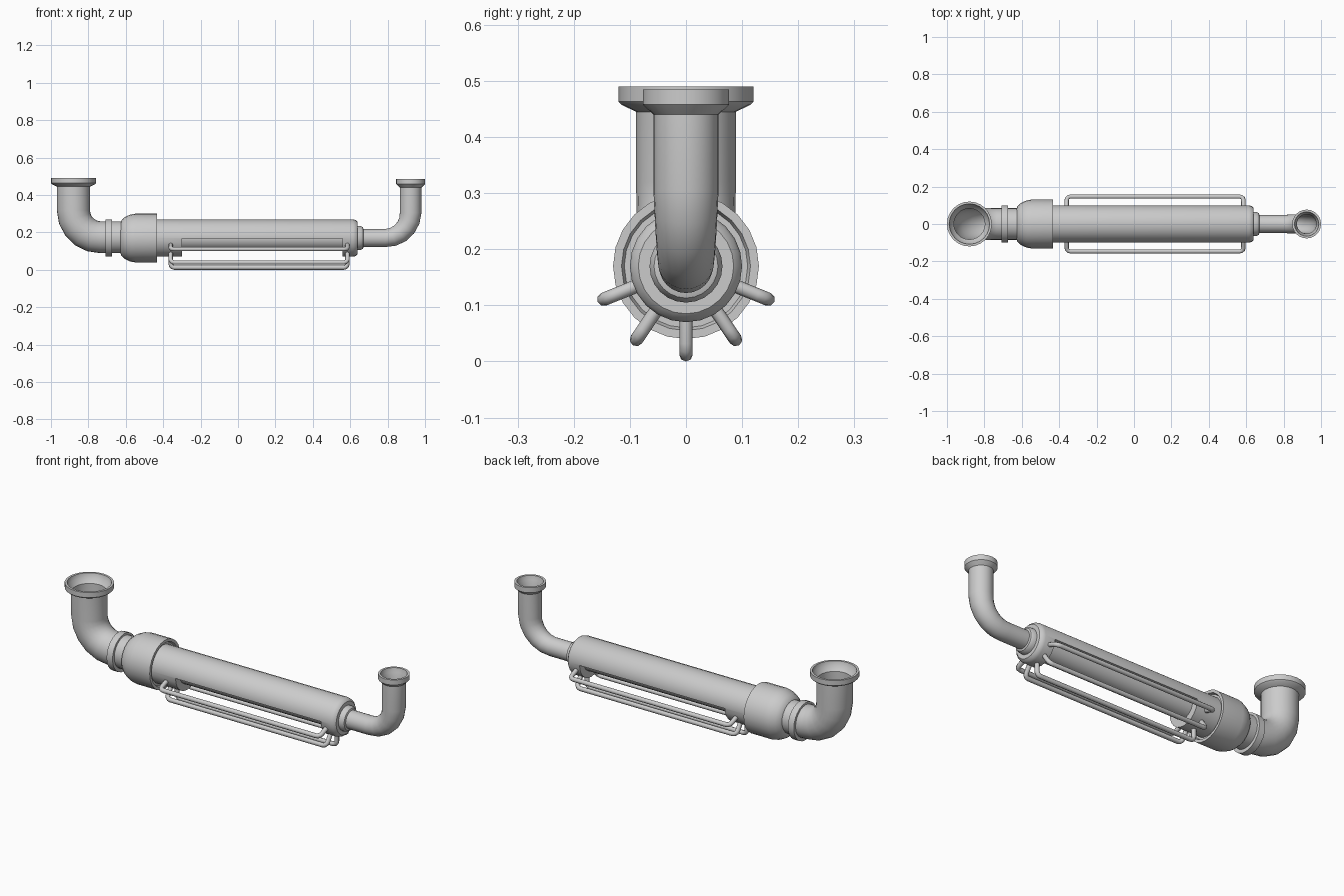
import bpy, bmesh, math
from mathutils import Vector

if "Cube" in bpy.data.objects:
    bpy.data.objects.remove(bpy.data.objects["Cube"])

AXIS_Z = 0.17


def finish(name, bm, angle=35):
    bmesh.ops.recalc_face_normals(bm, faces=bm.faces)
    me = bpy.data.meshes.new(name)
    bm.to_mesh(me)
    bm.free()
    ob = bpy.data.objects.new(name, me)
    bpy.context.collection.objects.link(ob)
    smooth(ob, angle)
    return ob


def smooth(ob, angle=35):
    bpy.ops.object.select_all(action='DESELECT')
    ob.select_set(True)
    bpy.context.view_layer.objects.active = ob
    bpy.ops.object.shade_smooth_by_angle(angle=math.radians(angle))


def sweep(name, stations, n=24, caps=False, angle=35):
    """Rings of radius r at (x, z), facing along angle a in the XZ plane."""
    bm = bmesh.new()
    rings = []
    for x, z, a, r in stations:
        side = Vector((-math.sin(a), 0, math.cos(a)))
        ring = []
        for i in range(n):
            t = 2 * math.pi * i / n
            ring.append(bm.verts.new(Vector((x, 0, z)) + side * r * math.cos(t)
                                     + Vector((0, r * math.sin(t), 0))))
        rings.append(ring)
    for a, b in zip(rings, rings[1:]):
        for i in range(n):
            j = (i + 1) % n
            bm.faces.new((a[i], a[j], b[j], b[i]))
    if caps:
        bm.faces.new(rings[0])
        bm.faces.new(rings[-1])
    return finish(name, bm, angle)


def lathe(name, profile, n=24):
    return sweep(name, [(x, AXIS_Z, 0, r) for x, r in profile], n, True)


def elbow_pipe(name, x0, xv, z0, bend, r0, r1, flange, top, wall):
    """Open pipe running along x, bending upward into a cupped flange."""
    s = 1 if xv > x0 else -1
    up = math.pi / 2
    steps = 5
    outer = [(x0, z0, 0 if s > 0 else math.pi, r0)]
    for k in range(steps + 1):
        t = up * k / steps
        a = t if s > 0 else math.pi - t
        outer.append((xv - s * bend + s * bend * math.sin(t),
                      z0 + bend - bend * math.cos(t), a, r0 + (r1 - r0) * k / steps))
    outer.append((xv, top - 0.045, up, r1))
    inner = [(x, z, a, r - wall) for x, z, a, r in reversed(outer)]
    lip = [(xv, top - dz, up, r) for dz, r in
           ((0.033, flange - 0.006), (0.027, flange), (0, flange), (0, flange - 0.012),
            (0.022, flange - 0.016))]
    return sweep(name, outer + lip + inner)


# Main barrel with its lower half cut away along the middle
barrel = lathe("main_barrel", [(-0.50, 0.10), (0.615, 0.10), (0.63, 0.096), (0.64, 0.085)])
bpy.ops.mesh.primitive_cube_add(size=1, location=(0.13, 0, 0.068))
cutter = bpy.context.object
cutter.name = "slot_cutter"
cutter.scale = (0.86, 0.4, 0.2)
cutter.hide_render = True
mod = barrel.modifiers.new("slot", 'BOOLEAN')
mod.operation = 'DIFFERENCE'
mod.solver = 'EXACT'
mod.object = cutter
bpy.context.view_layer.objects.active = barrel
bpy.ops.object.modifier_apply(modifier="slot")
bpy.data.objects.remove(cutter)
smooth(barrel)

# Inner core seen in the slot
lathe("inner_core", [(-0.32, 0.064), (0.58, 0.064)])

# Wide sleeve, collar ring and small end collar
lathe("sleeve", [(-0.63, 0.08), (-0.622, 0.097), (-0.605, 0.112), (-0.575, 0.126), (-0.55, 0.13),
                 (-0.432, 0.13), (-0.432, 0.115), (-0.445, 0.11), (-0.445, 0.09)])
lathe("collar_ring", [(-0.708, 0.08), (-0.708, 0.10), (-0.673, 0.10), (-0.673, 0.08)])
lathe("end_collar", [(0.63, 0.065), (0.655, 0.065), (0.668, 0.057), (0.672, 0.045)])

# Elbow pipes at both ends
elbow_pipe("large_elbow_pipe", -0.60, -0.88, 0.174, 0.145, 0.085, 0.089, 0.12, 0.49, 0.006)
elbow_pipe("small_elbow_pipe", 0.64, 0.923, AXIS_Z, 0.135, 0.048, 0.058, 0.077, 0.485, 0.006)

# Five guard rods fanned around the underside
R, ROD, BEND = 0.158, 0.012, 0.02
for idx, deg in enumerate((-68, -34, 0, 34, 68)):
    path = [(-0.36, 0.075)]
    for k in range(4):
        t = math.pi / 2 * k / 3
        path.append((-0.36 + BEND * (1 - math.cos(t)), R - BEND + BEND * math.sin(t)))
    path += [(0.225 - (x - 0.0), d) for x, d in reversed(path)]
    st = []
    for i, (x, d) in enumerate(path):
        p, q = path[max(i - 1, 0)], path[min(i + 1, len(path) - 1)]
        st.append((x, -d, math.atan2(-(q[1] - p[1]), q[0] - p[0]), ROD))
    rod = sweep("guard_rod_%d" % (idx + 1), st, 8, True, 50)
    rod.location = (0, 0, AXIS_Z)
    rod.rotation_euler = (math.radians(deg), 0, 0)
